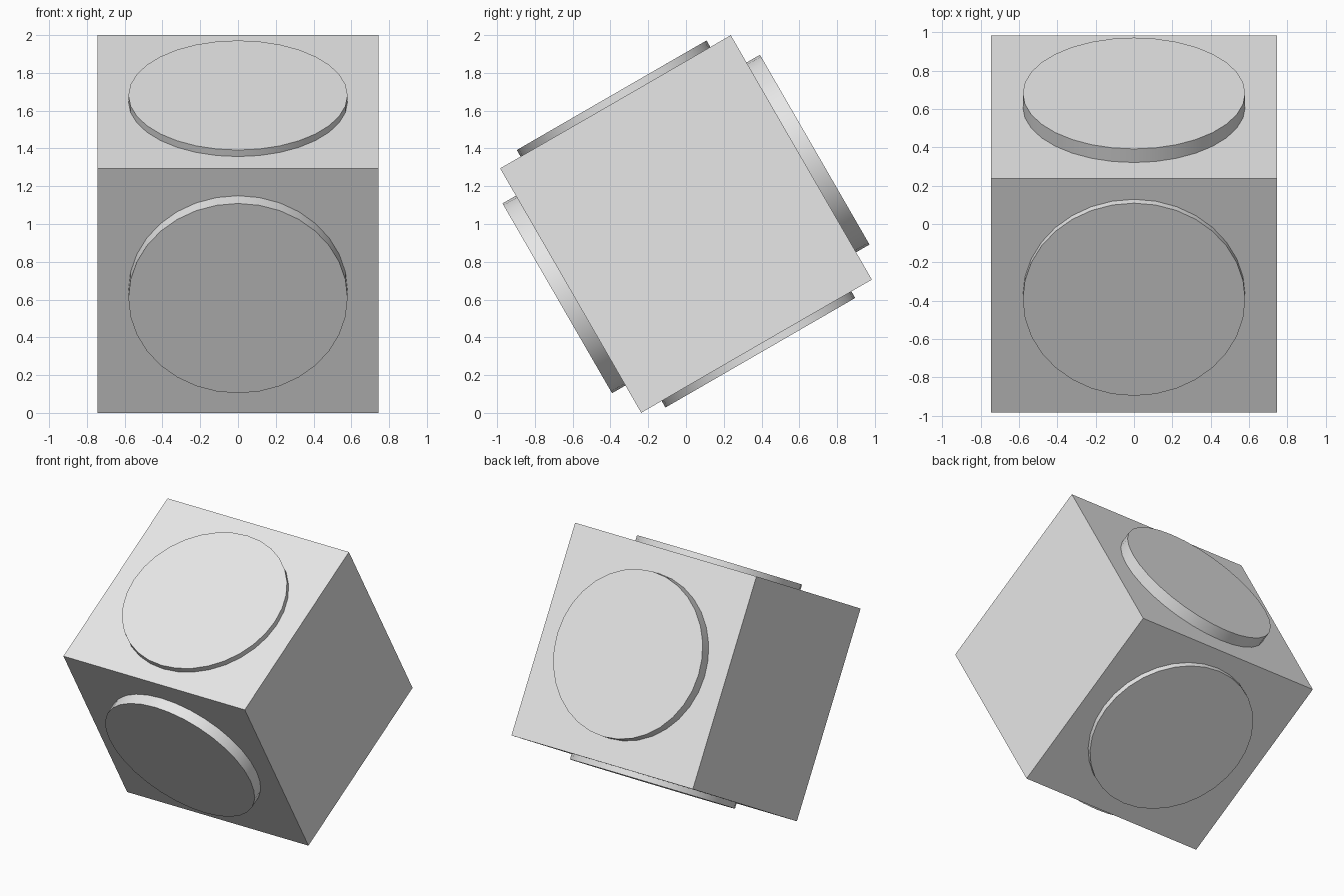
import bpy
from math import radians
from mathutils import Matrix, Vector

cube = bpy.data.objects.get("Cube")
if cube:
    bpy.data.objects.remove(cube, do_unlink=True)

# Single plain grey
grey = bpy.data.materials.new("light_grey")
grey.use_nodes = True
colour = (0.8, 0.8, 0.8, 1)
grey.diffuse_color = colour
grey.node_tree.nodes["Principled BSDF"].inputs["Base Color"].default_value = colour

# The whole block is tipped back about the x axis
TILT = Matrix.Translation((0, 0, 1)) @ Matrix.Rotation(radians(30), 4, 'X')
SIZE = Vector((1.49, 1.41, 1.494))
REACH = 0.787     # distance from block centre to every disc face
RADIUS = 0.58
EMBED = 0.02      # how far the discs sink into the block


def finish(name, local):
    obj = bpy.context.object
    obj.name = name
    obj.data.transform(TILT @ local)
    obj.data.materials.append(grey)
    return obj


# Main block
bpy.ops.mesh.primitive_cube_add(size=1)
finish("block", Matrix.Diagonal((*SIZE, 1)))

# Raised round discs on the four faces around the x axis
for i, name in enumerate(("top", "front", "bottom", "back")):
    half = (SIZE.z if i % 2 == 0 else SIZE.y) / 2
    depth = REACH - half + EMBED
    bpy.ops.mesh.primitive_cylinder_add(vertices=32, radius=RADIUS, depth=depth)
    turn = Matrix.Rotation(radians(90 * i), 4, 'X')
    finish(name + "_disc", turn @ Matrix.Translation((0, 0, REACH - depth / 2)))
    bpy.ops.object.shade_smooth_by_angle(angle=radians(30))
